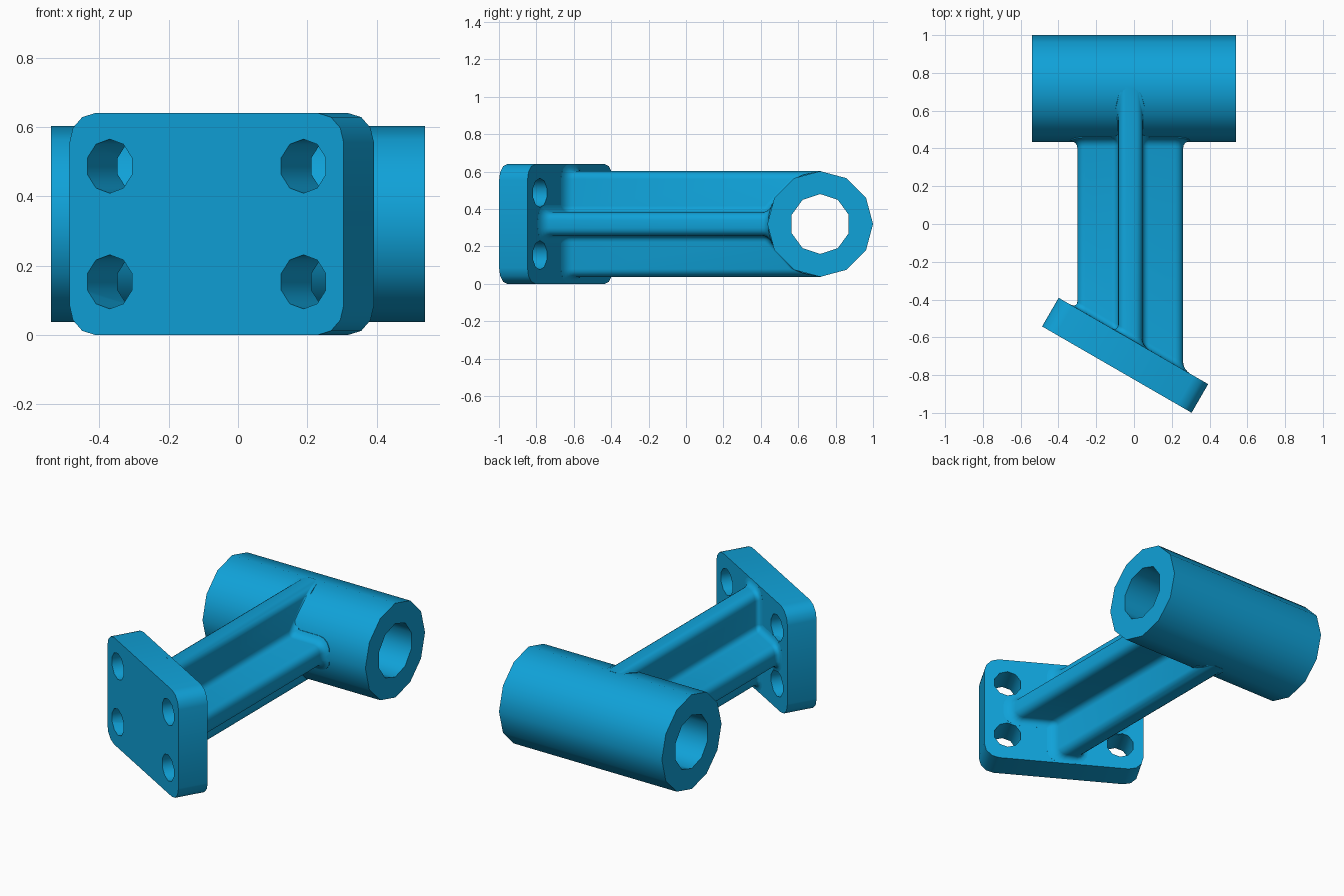
import bpy, bmesh, math
from math import sin, cos, pi, sqrt
from mathutils import Matrix, Vector

if "Cube" in bpy.data.objects:
    bpy.data.objects.remove(bpy.data.objects["Cube"])

BLUE = (0.005, 0.36, 0.69, 1)
blue = bpy.data.materials.new("bright blue")
blue.use_nodes = True
blue.diffuse_color = BLUE
blue.node_tree.nodes["Principled BSDF"].inputs["Base Color"].default_value = BLUE

MID_Z = 0.32
TUBE_Y, TUBE_R, BORE_R = 0.7175, 0.2825, 0.16


def loft(name, rings, matrix=Matrix()):
    """Closed solid through rings of equal point count."""
    bm = bmesh.new()
    vs = [[bm.verts.new(matrix @ Vector(p)) for p in r] for r in rings]
    n = len(vs[0])
    for a, b in zip(vs, vs[1:]):
        for i in range(n):
            bm.faces.new((a[i], a[(i + 1) % n], b[(i + 1) % n], b[i]))
    bm.faces.new(vs[0])
    bm.faces.new(vs[-1])
    bmesh.ops.recalc_face_normals(bm, faces=bm.faces)
    mesh = bpy.data.meshes.new(name)
    bm.to_mesh(mesh)
    bm.free()
    mesh.materials.append(blue)
    ob = bpy.data.objects.new(name, mesh)
    bpy.context.collection.objects.link(ob)
    return ob


def cut(ob, cutters):
    """Subtract the cutters, then throw them away."""
    bpy.context.view_layer.objects.active = ob
    for c in cutters:
        mod = ob.modifiers.new("cut", 'BOOLEAN')
        mod.operation, mod.solver, mod.object = 'DIFFERENCE', 'EXACT', c
        bpy.ops.object.modifier_apply(modifier=mod.name)
        bpy.data.objects.remove(c)


def tube_solid(name, r, sides, half):
    circle = [(TUBE_Y + r * sin(2 * pi * i / sides), MID_Z + r * cos(2 * pi * i / sides))
              for i in range(sides)]
    return loft(name, [[(x, y, z) for y, z in circle] for x in (-half, half)])


def arc(cx, cy, r, start, end, steps):
    return [(cx + r * cos(math.radians(start + (end - start) * i / steps)),
             cy + r * sin(math.radians(start + (end - start) * i / steps)))
            for i in range(steps + 1)]


# Cross tube with its bore
tube = tube_solid("cross_tube", TUBE_R, 12, 0.54)
cut(tube, [tube_solid("bore_cutter", BORE_R, 10, 0.7)])

# Slanted mounting plate with rounded corners and four bolt holes
PW, PH, PT, PR = 0.457, 0.32, 0.0875, 0.085
slant = Matrix.Translation((-0.047, -0.695, MID_Z)) @ Matrix.Rotation(math.radians(-30), 4, 'Z')
outline = []
for k, (sx, sz) in enumerate([(1, 1), (-1, 1), (-1, -1), (1, -1)]):
    outline += arc(sx * (PW - PR), sz * (PH - PR), PR, 90 * k, 90 * k + 90, 3)
plate = loft("mounting_plate", [[(x, y, z) for x, z in outline] for y in (-PT, PT)], slant)
holes = []
for sx in (-1, 1):
    for sz in (-1, 1):
        ring = [(sx * 0.323 + 0.078 * sin(2 * pi * i / 10), sz * 0.167 + 0.078 * cos(2 * pi * i / 10))
                for i in range(10)]
        holes.append(loft("hole_cutter", [[(x, y, z) for x, z in ring] for y in (-0.2, 0.2)], slant))
cut(plate, holes)

# Cross-section of the arm: rounded plus shape, grown outward by g
ARM_X, RIB_T, RIB_H, FLANGE_W, FLANGE_T = -0.02, 0.064, 0.2825, 0.28, 0.063


def plus_shape(g):
    a, h, w, b = (v + g for v in (RIB_T, RIB_H, FLANGE_W, FLANGE_T))
    r, f = 0.042 + g, max(0.034 - g, 0.004)
    quarter = (arc(w - r, b - r, r, 0, 90, 4) + arc(a + f, b + f, f, 270, 180, 4)
               + arc(a - r, h - r, r, 0, 90, 4))
    pts = []
    for sx, sz in [(1, 1), (-1, 1), (-1, -1), (1, -1)]:
        q = [(sx * x, sz * z) for x, z in quarter]
        pts += q if sx * sz > 0 else q[::-1]
    return [(ARM_X + x, MID_Z + z) for x, z in pts]


# Arm with flared fillets where it meets the plate and the tube
FILLET = 0.038
base = plus_shape(0)
steps = [i * pi / 8 for i in range(5)]
flare = [(FILLET * (1 - sin(t)), FILLET * (1 - cos(t))) for t in steps]


def plate_ring(g, d):
    return [(x, -0.39 - (x + 0.40) * math.tan(pi / 6) + d, z) for x, z in plus_shape(g)]


def tube_ring(g, d):
    ring, r = [], TUBE_R * 0.985
    for (x0, z0), (x1, z1) in zip(base, plus_shape(g)):
        s = sqrt(max(0, 1 - ((z0 - MID_Z) / r) ** 2))
        x, z = x0 + s * (x1 - x0), z0 + s * (z1 - z0)
        ring.append((x, TUBE_Y - sqrt(max(0, r * r - (z - MID_Z) ** 2)) - s * d, z))
    return ring


rings = [plate_ring(FILLET, -0.03)] + [plate_ring(g, d) for g, d in flare]
rings += [tube_ring(g, d) for g, d in reversed(flare)]
rings.append([(x, TUBE_Y + 0.005, z) for x, z in base])
arm = loft("ribbed_arm", rings)
cut(arm, [tube_solid("arm_bore_cutter", BORE_R + 0.04, 24, 0.7)])

# Smooth shading with crisp rims
for ob in (tube, plate, arm):
    bpy.ops.object.select_all(action='DESELECT')
    ob.select_set(True)
    bpy.context.view_layer.objects.active = ob
    bpy.ops.object.shade_smooth_by_angle(angle=math.radians(40))
